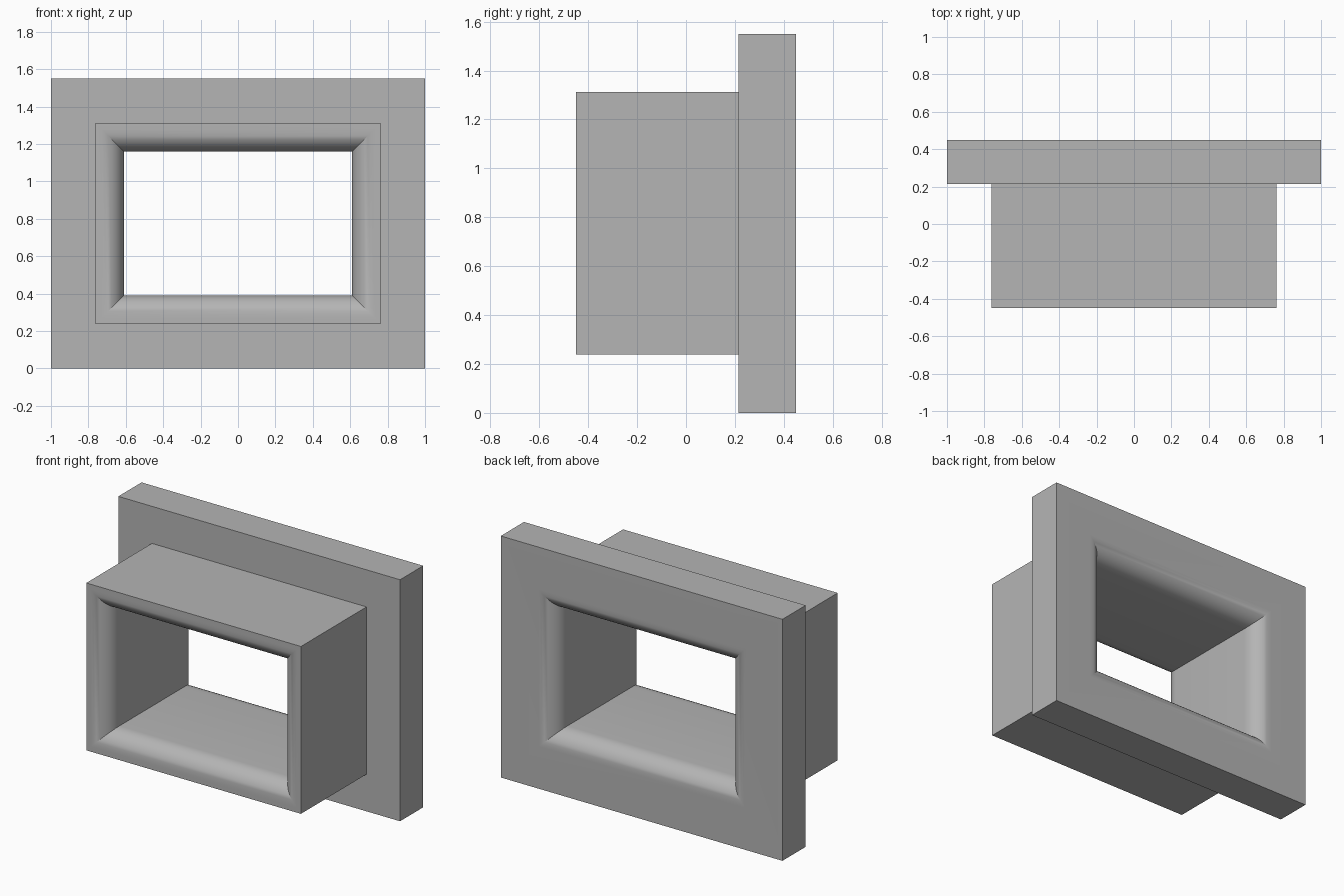
import bpy
import bmesh
import math

cube = bpy.data.objects.get("Cube")
if cube:
    bpy.data.objects.remove(cube, do_unlink=True)

# Main dimensions
OPEN_X, OPEN_Z, CENTRE_Z = 0.61, 0.385, 0.775
SLEEVE, FLANGE = 0.152, 0.39        # wall thickness outward from the opening
FRONT, STEP, BACK = -0.45, 0.215, 0.45
RADIUS, SEGMENTS = 0.12, 10

grey = bpy.data.materials.new("plain_grey")
grey.use_nodes = True
colour = (0.46, 0.46, 0.46, 1)
grey.diffuse_color = colour
grey.node_tree.nodes["Principled BSDF"].inputs["Base Color"].default_value = colour


def rounded_lip(face_y, inward):
    """Quarter round from the outer face into the opening, as (offset, y)."""
    points = []
    for i in range(SEGMENTS + 1):
        a = math.pi / 2 * i / SEGMENTS
        points.append((RADIUS * (1 - math.sin(a)),
                       face_y + inward * RADIUS * (1 - math.cos(a))))
    return points


# Wall section: rounded front lip, bore, rounded back lip, flange, sleeve
section = rounded_lip(FRONT, 1) + rounded_lip(BACK, -1)[::-1]
section += [(FLANGE, BACK), (FLANGE, STEP), (SLEEVE, STEP), (SLEEVE, FRONT)]

# Sweep the section round the rectangular opening with mitred corners
bm = bmesh.new()
rings = []
for sx, sz in ((-1, -1), (1, -1), (1, 1), (-1, 1)):
    rings.append([bm.verts.new((sx * (OPEN_X + d), y, CENTRE_Z + sz * (OPEN_Z + d)))
                  for d, y in section])
count = len(section)
for r in range(4):
    here, there = rings[r], rings[(r + 1) % 4]
    for i in range(count):
        j = (i + 1) % count
        bm.faces.new((here[i], here[j], there[j], there[i]))
bmesh.ops.recalc_face_normals(bm, faces=bm.faces[:])

mesh = bpy.data.meshes.new("window_frame")
bm.to_mesh(mesh)
bm.free()
mesh.materials.append(grey)
frame = bpy.data.objects.new("window_frame", mesh)
bpy.context.collection.objects.link(frame)

# Smooth lips, sharp box edges
bpy.ops.object.select_all(action="DESELECT")
frame.select_set(True)
bpy.context.view_layer.objects.active = frame
bpy.ops.object.shade_smooth_by_angle(angle=math.radians(30))
